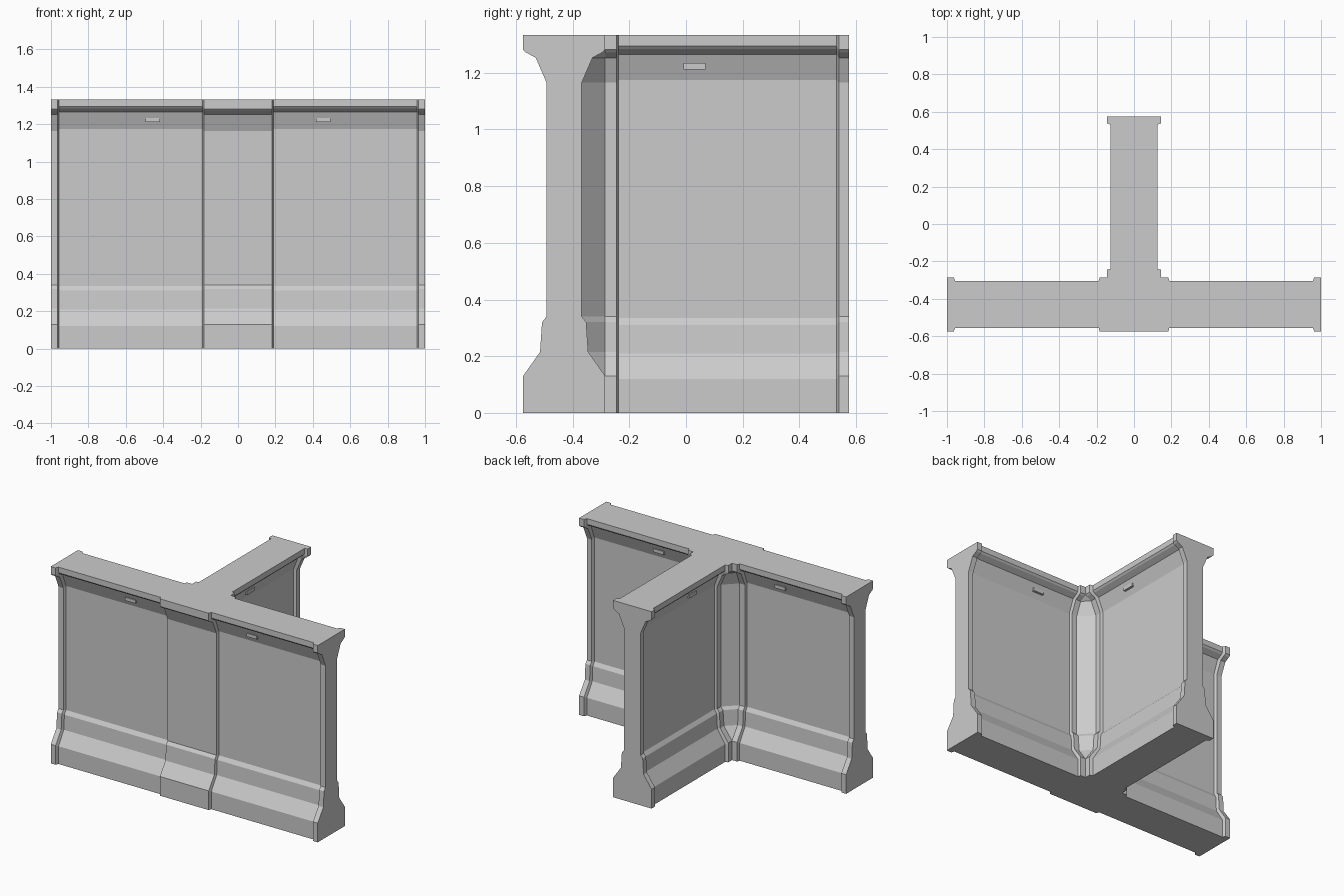
import bpy, bmesh

cube = bpy.data.objects.get("Cube")
if cube:
    bpy.data.objects.remove(cube, do_unlink=True)

concrete = bpy.data.materials.new("light_grey_concrete")
concrete.use_nodes = True
grey = (0.6, 0.6, 0.6, 1)
concrete.diffuse_color = grey
concrete.node_tree.nodes["Principled BSDF"].inputs["Base Color"].default_value = grey

WALL_Y = -0.43      # centre line of the long wall
BACK = 0.575        # free end of the stem
FULL = 0.145        # half thickness at foot and top

# Half thickness and height, for the raised bands and the recessed panels
BAND = [(FULL, 0), (FULL, 0.13), (0.085, 0.215), (0.078, 0.32), (0.062, 0.34),
        (0.062, 1.165), (0.1, 1.253), (0.135, 1.272), (FULL, 1.282), (FULL, 1.333)]
PANEL = [(0.125, 0), (0.125, 0.12), (0.068, 0.21), (0.062, 0.31), (0.045, 0.335),
         (0.045, 1.175), (0.08, 1.264), (0.115, 1.284), (0.125, 1.295), (0.125, 1.333)]


def half_outline(band, panel):
    """Right half of the T-shaped section at one level of the two profiles."""
    (b, bz), (p, pz) = band, panel
    inner = WALL_Y + FULL
    front = [(0.183, -b, bz), (0.189, -p, pz), (0.956, -p, pz), (0.964, -b, bz), (1, -b, bz)]
    back = [(x, -y, z) for x, y, z in reversed(front)]
    wall = [(x, WALL_Y + y, z) for x, y, z in front + back]
    # Splayed corner, then the side of the stem
    corner = [(FULL, WALL_Y + b, bz), (b, inner, bz)]
    stem = [(b, inner + 0.04, bz), (p, inner + 0.046, pz), (p, BACK - 0.044, pz),
            (b, BACK - 0.036, bz), (b, BACK, bz)]
    return wall + corner + stem


def add_object(name, bm):
    bmesh.ops.recalc_face_normals(bm, faces=bm.faces)
    mesh = bpy.data.meshes.new(name)
    bm.to_mesh(mesh)
    bm.free()
    mesh.materials.append(concrete)
    obj = bpy.data.objects.new(name, mesh)
    bpy.context.collection.objects.link(obj)
    return obj


# Wall body: T-shaped sections joined from foot to top
bm = bmesh.new()
rings = []
for band, panel in zip(BAND, PANEL):
    right = half_outline(band, panel)
    left = [(-x, y, z) for x, y, z in reversed(right)]
    rings.append([bm.verts.new(co) for co in right + left])
for low, high in zip(rings, rings[1:]):
    for i in range(len(low)):
        bm.faces.new((low[i - 1], low[i], high[i], high[i - 1]))
bm.faces.new(rings[0])
bm.faces.new(rings[-1])
bmesh.ops.remove_doubles(bm, verts=bm.verts, dist=0.0001)
add_object("t_wall", bm)


# Small lugs under the top lip, each running through to both faces
def lug(name, x, y, size):
    bm = bmesh.new()
    bmesh.ops.create_cube(bm, size=1)
    bmesh.ops.scale(bm, vec=size, verts=bm.verts)
    add_object(name, bm).location = (x, y, 1.223)


for side, x in (("left", 0.455), ("right", -0.455)):
    lug("wall_lug_" + side, x, WALL_Y, (0.078, 0.15, 0.022))
lug("stem_lug", 0, 0.03, (0.15, 0.078, 0.022))
